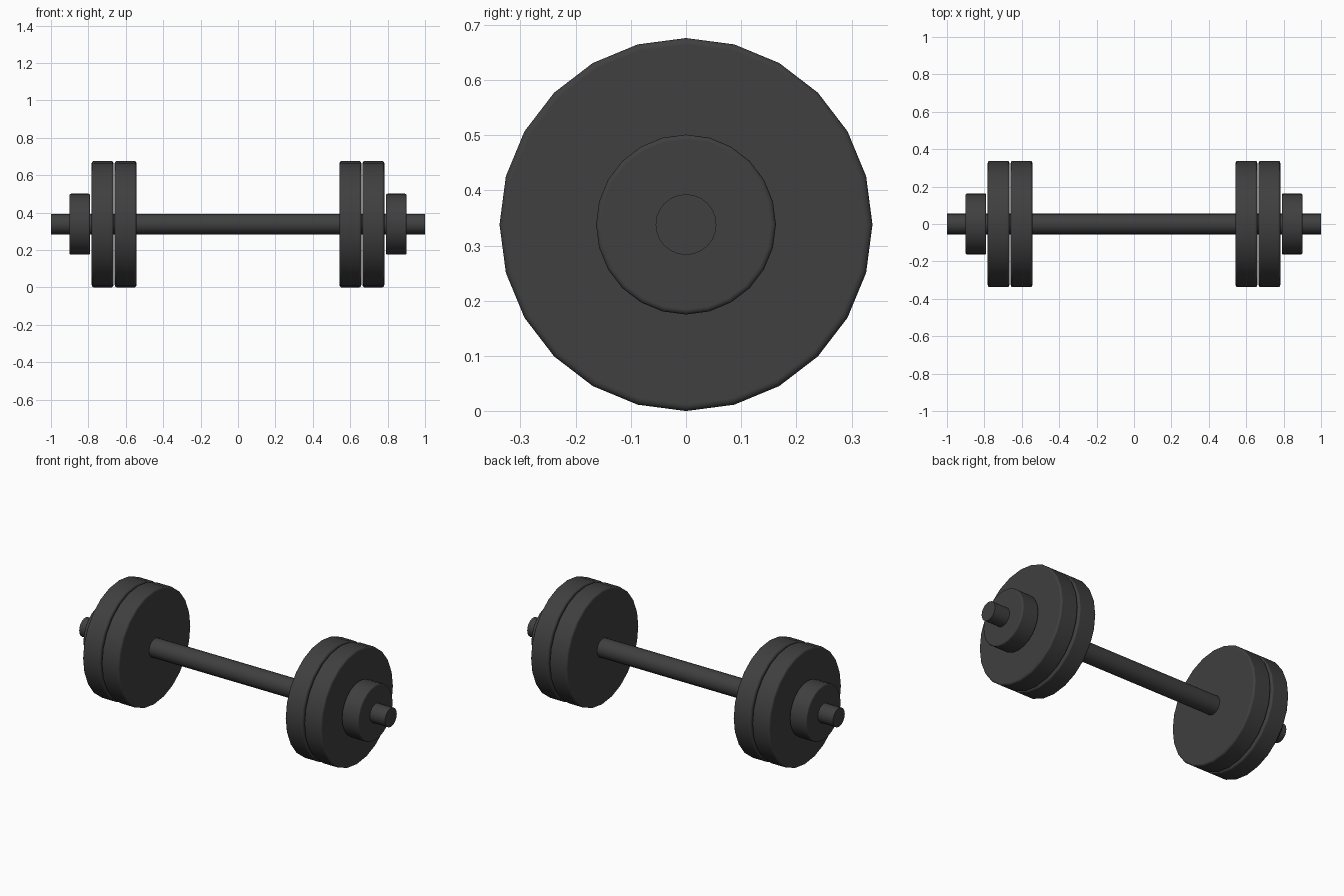
import bpy
import math

cube = bpy.data.objects.get("Cube")
if cube:
    bpy.data.objects.remove(cube, do_unlink=True)

AXIS_HEIGHT = 0.338
SIDES = 24

# Dark iron colour
iron = bpy.data.materials.new("dark iron")
iron.use_nodes = True
colour = (0.05, 0.05, 0.05, 1)
iron.diffuse_color = colour
shader = next(n for n in iron.node_tree.nodes if n.type == 'BSDF_PRINCIPLED')
shader.inputs["Base Color"].default_value = colour
shader.inputs["Roughness"].default_value = 0.6


def disc(name, x_start, x_end, radius, rounding=0.0):
    """Cylinder along x, optionally with softly rounded rims."""
    bpy.ops.mesh.primitive_cylinder_add(
        vertices=SIDES, radius=radius, depth=abs(x_end - x_start),
        location=((x_start + x_end) / 2, 0, AXIS_HEIGHT),
        rotation=(0, math.pi / 2, 0))
    obj = bpy.context.object
    obj.name = name
    obj.data.materials.append(iron)
    if rounding:
        bpy.ops.object.shade_smooth()
        bevel = obj.modifiers.new("rounded rim", 'BEVEL')
        bevel.width = rounding
        bevel.segments = 3
        bevel.limit_method = 'ANGLE'
        bevel.angle_limit = math.radians(60)
        bevel.harden_normals = True
    else:
        bpy.ops.object.shade_smooth_by_angle(angle=math.radians(35))
    return obj


# Handle bar running the full length
disc("bar", -1, 1, 0.055)

# Two weight plates and a locking collar on each end
for side, s in (("left", 1), ("right", -1)):
    disc(side + "_inner_plate", s * 0.543, s * 0.659, AXIS_HEIGHT, 0.012)
    disc(side + "_outer_plate", s * 0.666, s * 0.782, AXIS_HEIGHT, 0.012)
    disc(side + "_collar", s * 0.790, s * 0.901, 0.163, 0.009)
